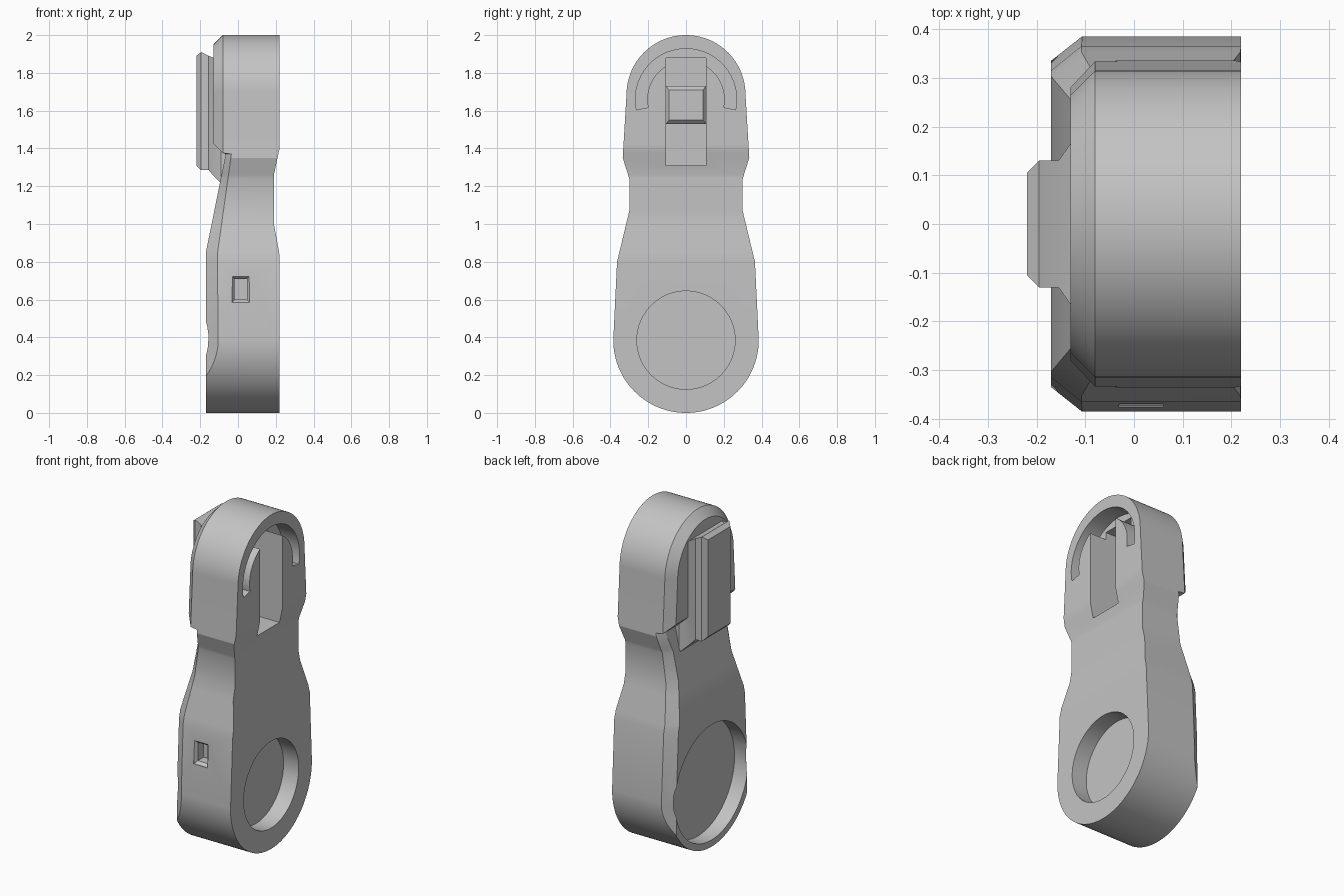
import bpy, bmesh, math

cube = bpy.data.objects.get("Cube")
if cube:
    bpy.data.objects.remove(cube, do_unlink=True)

grey = bpy.data.materials.new("plain grey")
grey.use_nodes = True
colour = (0.55, 0.55, 0.55, 1)
grey.diffuse_color = colour
grey.node_tree.nodes["Principled BSDF"].inputs["Base Color"].default_value = colour


def loft(name, rings, caps=True):
    """Skin a list of closed rings with equal point counts."""
    bm = bmesh.new()
    rows = [[bm.verts.new(p) for p in ring] for ring in rings]
    n = len(rows[0])
    for a, b in zip(rows, rows[1:]):
        for i in range(n):
            j = (i + 1) % n
            bm.faces.new((a[i], a[j], b[j], b[i]))
    if caps:
        bm.faces.new(rows[0])
        bm.faces.new(rows[-1])
    bmesh.ops.remove_doubles(bm, verts=bm.verts, dist=1e-5)
    bmesh.ops.recalc_face_normals(bm, faces=bm.faces)
    mesh = bpy.data.meshes.new(name)
    bm.to_mesh(mesh)
    bm.free()
    mesh.materials.append(grey)
    obj = bpy.data.objects.new(name, mesh)
    bpy.context.collection.objects.link(obj)
    return obj


def rect(x, y, z0, z1):
    return [(x, -y, z0), (x, y, z0), (x, y, z1), (x, -y, z1)]


def disc(x, r, z, n=64):
    turns = [2 * math.pi * i / n for i in range(n)]
    return [(x, r * math.cos(a), z + r * math.sin(a)) for a in turns]


def combine(obj, tool, operation):
    """Apply a boolean and delete the tool object."""
    mod = obj.modifiers.new("bool", "BOOLEAN")
    mod.operation, mod.solver, mod.object = operation, "EXACT", tool
    tool.hide_render = True
    graph = bpy.context.evaluated_depsgraph_get()
    mesh = bpy.data.meshes.new_from_object(obj.evaluated_get(graph))
    obj.modifiers.clear()
    obj.data = mesh
    bpy.data.objects.remove(tool, do_unlink=True)


def lerp(points, z):
    for (z0, v0), (z1, v1) in zip(points, points[1:]):
        if z <= z1:
            return v0 + (v1 - v0) * (z - z0) / (z1 - z0)
    return points[-1][1]


# Body: half width, inner face and outer face along the height
BOTTOM_R, TOP_R, TOP_Z, CH = 0.385, 0.315, 1.685, 0.05
width = [(BOTTOM_R, BOTTOM_R), (0.8, 0.365), (1.07, 0.3), (1.24, 0.3),
         (1.35, 0.335), (TOP_Z, TOP_R)]
inner = [(0, 0.22), (0.84, 0.22), (1.0, 0.19), (1.26, 0.19), (1.4, 0.22), (2, 0.22)]
outer = [(0, -0.17), (0.85, -0.17), (1.37, -0.065)]
shoulder = [(0, -0.105), (0.85, -0.108), (1.37, -0.035)]


def section(w, z, xr, xc, xf, wi, zi):
    return [(xr, -w, z), (xr, w, z), (xc, w, z), (xf, wi, zi), (xf, -wi, zi), (xc, -w, z)]


rings = []
steps = 32
for i in range(steps):                      # rounded foot
    a = math.pi / 2 * i / steps
    w, z = BOTTOM_R * math.sin(a), BOTTOM_R * (1 - math.cos(a))
    wi = min(w, BOTTOM_R - CH)
    rings.append(section(w, z, 0.22, -0.17 + 1.3 * (w - wi), -0.17, wi, z))
for z in (BOTTOM_R, 0.8, 0.85, 1.0, 1.07, 1.24, 1.26, 1.35, 1.37):   # shank
    w = lerp(width, z)
    rings.append(section(w, z, lerp(inner, z), lerp(shoulder, z), lerp(outer, z), w - CH, z))
w = lerp(width, 1.376)                      # head underside
rings.append(section(w, 1.376, lerp(inner, 1.376), -0.08, -0.08, w, 1.376))
for z in (1.4, 1.425):
    w = lerp(width, z)
    k = (z - 1.376) / (1.425 - 1.376)
    rings.append(section(w, z, 0.22, -0.08, -0.08 - CH * k, w - CH * k, z))
for i in range(steps + 1):                  # rounded head
    a = math.pi / 2 * i / steps
    c, s = math.cos(a), math.sin(a)
    r = TOP_R - CH
    rings.append(section(TOP_R * c, TOP_Z + TOP_R * s, 0.22, -0.08, -0.13, r * c, TOP_Z + r * s))
body = loft("body", rings, caps=False)

# Raised latch with a sloped base
latch = loft("latch", [rect(*r) for r in (
    (0, 0.195, 1.215, 1.88), (-0.09, 0.195, 1.215, 1.88), (-0.13, 0.165, 1.255, 1.88),
    (-0.155, 0.13, 1.285, 1.89), (-0.195, 0.13, 1.285, 1.91), (-0.22, 0.105, 1.31, 1.89))])
combine(body, latch, "UNION")

# Round recesses on both faces
combine(body, loft("inner_recess", [disc(0.12, 0.26, BOTTOM_R), disc(0.3, 0.26, BOTTOM_R)]), "DIFFERENCE")
combine(body, loft("outer_recess", [disc(-0.08, 0.345, BOTTOM_R), disc(-0.3, 0.345, BOTTOM_R)]), "DIFFERENCE")

# Curved groove in the head
groove = []
for i in range(41):
    a = math.radians(-12 + 204 * i / 40)
    groove.append([(x, r * math.cos(a), 1.66 + r * math.sin(a))
                   for x, r in ((0.11, 0.205), (0.3, 0.205), (0.3, 0.268), (0.11, 0.268))])
combine(body, loft("head_groove", groove), "DIFFERENCE")

# Tall slot behind the latch
combine(body, loft("slot", [rect(-0.15, 0.106, 1.31, 1.88), rect(0.3, 0.106, 1.31, 1.88)]), "DIFFERENCE")

# Small flared socket on the front edge
socket = [[(0.015 - hx, y, 0.655 - hz), (0.015 + hx, y, 0.655 - hz),
           (0.015 + hx, y, 0.655 + hz), (0.015 - hx, y, 0.655 + hz)]
          for y, hx, hz in ((-0.3, 0.033, 0.055), (-0.355, 0.033, 0.055),
                            (-0.372, 0.046, 0.07), (-0.45, 0.046, 0.07))]
combine(body, loft("socket", socket), "DIFFERENCE")

# Stop block on the slot floor
stop = loft("slot_stop", [rect(-0.16, 0.106, 1.53, 1.73), rect(-0.06, 0.106, 1.53, 1.73),
                          rect(-0.04, 0.09, 1.55, 1.71)])

bpy.ops.object.select_all(action="DESELECT")
for obj in (body, stop):
    obj.select_set(True)
    bpy.context.view_layer.objects.active = obj
bpy.ops.object.shade_smooth_by_angle(angle=math.radians(20))
